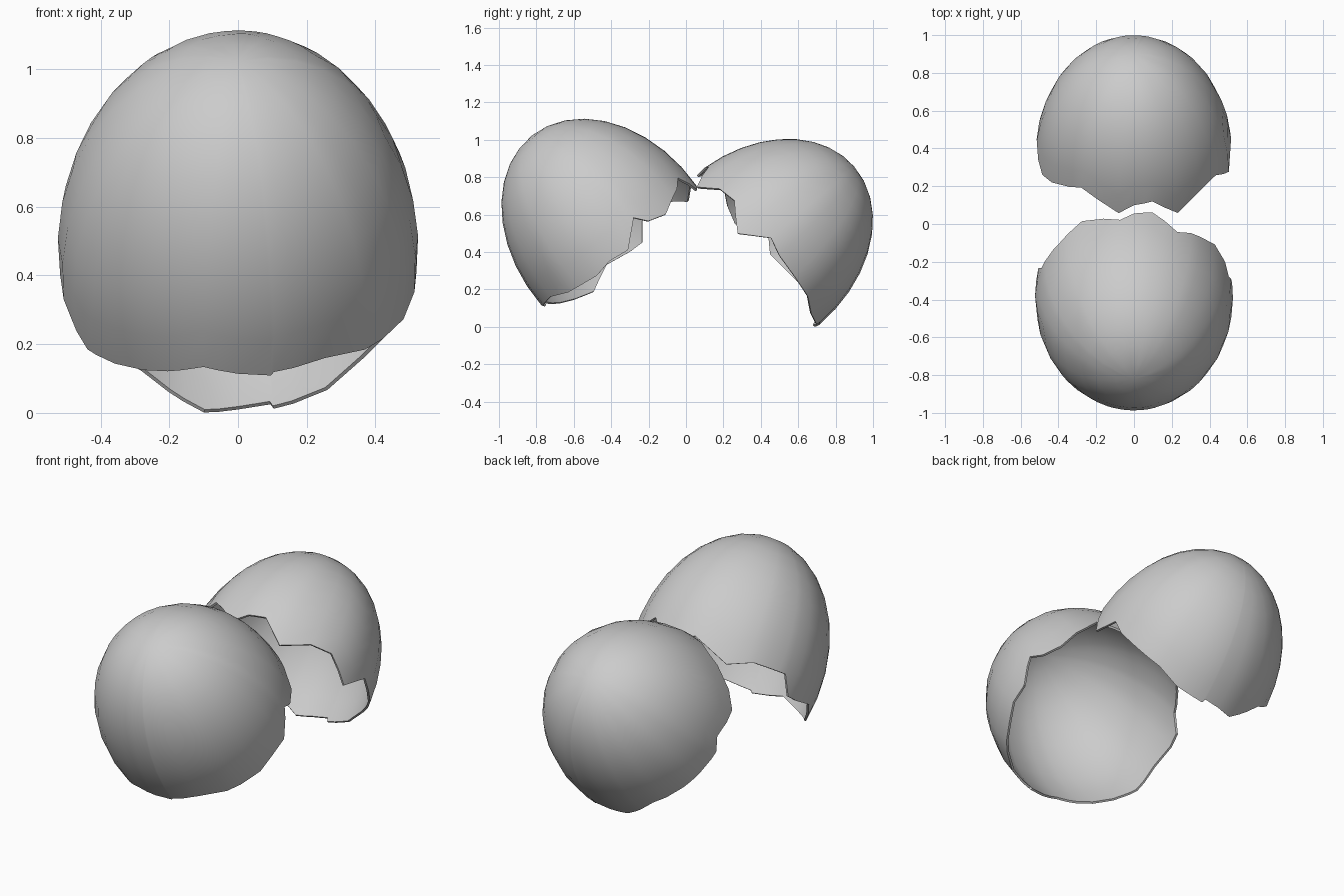
import bpy, bmesh, math
from mathutils import Vector

if "Cube" in bpy.data.objects:
    bpy.data.objects.remove(bpy.data.objects["Cube"])

X = Vector((1, 0, 0))


def rim_height(rim, angle):
    """Height of the jagged rim at an angle, linear between crack points."""
    pts = rim + [(rim[0][0] + 360, rim[0][1])]
    if angle < pts[0][0]:
        angle += 360
    for (a0, h0), (a1, h1) in zip(pts, pts[1:]):
        if a0 <= angle <= a1:
            return h0 + (h1 - h0) * (angle - a0) / (a1 - a0)
    return pts[0][1]


def shell_half(name, center, axis, radius, length, rim, rows=9):
    """Half-ellipsoid cup around an axis with a cracked rim and thin wall."""
    center, axis = Vector(center), Vector(axis).normalized()
    side = axis.cross(X)
    # columns on every crack point, filled in with regular steps
    angles = [a for a, h in rim]
    for g in range(0, 360, 12):
        if all(min(abs(g - a), 360 - abs(g - a)) > 4.5 for a, h in rim):
            angles.append(g)
    angles.sort()

    bm = bmesh.new()
    apex = bm.verts.new(center + axis * length)
    cols = []
    for a in angles:
        t = math.radians(a)
        out = X * math.cos(t) + side * math.sin(t)
        start = math.asin(rim_height(rim, a) / length)
        col = []
        for i in range(rows):
            p = start + (math.pi / 2 - start) * i / rows
            col.append(bm.verts.new(center + out * radius * math.cos(p)
                                    + axis * length * math.sin(p)))
        cols.append(col)
    for c0, c1 in zip(cols, cols[1:] + cols[:1]):
        for i in range(rows - 1):
            bm.faces.new((c0[i], c1[i], c1[i + 1], c0[i + 1]))
        bm.faces.new((c0[-1], c1[-1], apex))
    me = bpy.data.meshes.new(name)
    bm.to_mesh(me)
    bm.free()
    ob = bpy.data.objects.new(name, me)
    bpy.context.collection.objects.link(ob)

    # wall thickness, then smooth surface with crisp broken edges
    mod = ob.modifiers.new("wall", 'SOLIDIFY')
    mod.thickness = 0.012
    mod.offset = -1
    bpy.ops.object.select_all(action='DESELECT')
    ob.select_set(True)
    bpy.context.view_layer.objects.active = ob
    bpy.ops.object.modifier_apply(modifier=mod.name)
    bpy.ops.object.shade_smooth_by_angle(angle=math.radians(40))
    return ob


# Crack outlines: (angle around the axis, height above the widest ring)
front_rim = [(2.5, -.099), (17, .018), (23, -.045), (35, -.074), (48, -.024),
             (55, -.006), (64, .038), (79, -.076), (90, -.055), (98, -.005),
             (122, -.093), (137, -.03), (154, -.018), (159, -.015),
             (168, -.115), (177, -.113), (193, -.09), (211, -.16),
             (226, -.128), (238, -.097), (247, -.07), (259, -.027),
             (270, -.045), (280.5, -.059), (281.5, -.047), (299, -.038),
             (315, -.078), (338, -.103), (350, -.084)]
back_rim = [(0, .104), (11, .077), (27, .066), (45, .05), (60, .003),
            (78.5, -.012), (79.5, .01), (90, -.003), (101, -.028),
            (113, .028), (123, .07), (150, .06), (173, .045), (181, .095),
            (201, .007), (213, .037), (237, .125), (248, .086), (261, .02),
            (270, .078), (281, .095), (296.5, -.02), (313, .066),
            (327, .085), (345, -.016)]

# Front and back eggshell halves leaning on each other
shell_half("front_shell_half", (0, -.389, .474), (0, -.62, .785), .525, .70, front_rim)
shell_half("back_shell_half", (0, .376, .407), (0, .76, .65), .52, .69, back_rim)
